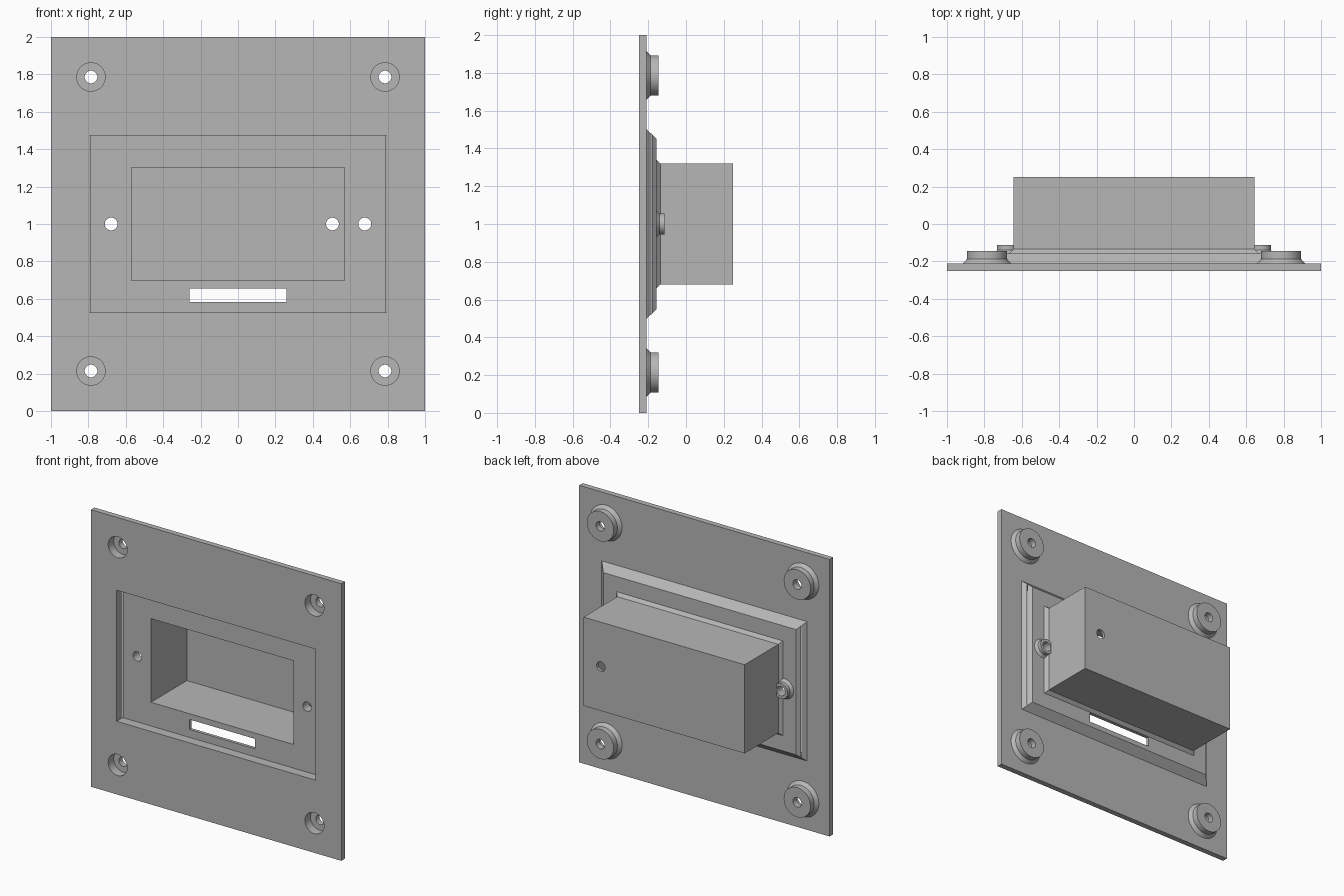
import bpy
import bmesh
from math import cos, sin, pi, radians

cube = bpy.data.objects.get("Cube")
if cube:
    bpy.data.objects.remove(cube, do_unlink=True)

grey = bpy.data.materials.new("plain grey")
grey.use_nodes = True
colour = (0.47, 0.47, 0.47, 1)
grey.diffuse_color = colour
grey.node_tree.nodes["Principled BSDF"].inputs["Base Color"].default_value = colour

MID = 1.0        # height of the panel centre
FRONT = -0.25    # front face of the plate
BEFORE = -0.3    # start of cutters, clear of the front


def loft(name, outlines):
    """Closed solid through outlines of (x, y, z) points, front to back."""
    bm = bmesh.new()
    rings = [[bm.verts.new(p) for p in outline] for outline in outlines]
    n = len(rings[0])
    for a, b in zip(rings, rings[1:]):
        for i in range(n):
            j = (i + 1) % n
            bm.faces.new((a[i], a[j], b[j], b[i]))
    bm.faces.new(rings[0])
    bm.faces.new(rings[-1])
    bmesh.ops.recalc_face_normals(bm, faces=bm.faces)
    mesh = bpy.data.meshes.new(name)
    bm.to_mesh(mesh)
    bm.free()
    mesh.materials.append(grey)
    obj = bpy.data.objects.new(name, mesh)
    bpy.context.collection.objects.link(obj)
    return obj


def block(name, sections, z=MID):
    """Rectangular solid; each section is (y, half width, half height)."""
    return loft(name, [[(sx * w, y, z + sz * h) for sx, sz in
                        ((-1, -1), (1, -1), (1, 1), (-1, 1))]
                       for y, w, h in sections])


def turned(name, x, z, sections, sides=64):
    """Round solid along y; each section is (y, radius)."""
    angles = [2 * pi * i / sides for i in range(sides)]
    return loft(name, [[(x + r * cos(a), y, z + r * sin(a)) for a in angles]
                       for y, r in sections])


def combine(target, tool, operation):
    mod = target.modifiers.new(operation.lower(), 'BOOLEAN')
    mod.operation = operation
    mod.solver = 'EXACT'
    mod.object = tool
    bpy.context.view_layer.objects.active = target
    bpy.ops.object.modifier_apply(modifier=mod.name)
    bpy.data.objects.remove(tool, do_unlink=True)


# Face plate, bevelled raised back and rear box with its bevelled collar
panel = block("mounting_panel", [(FRONT, 1, 1), (-0.21, 1, 1)])
solids = [
    block("raised_back", [(-0.23, 0.82, 0.503), (-0.21, 0.82, 0.503),
                          (-0.157, 0.77, 0.452)]),
    block("rear_box", [(-0.17, 0.665, 0.342), (-0.157, 0.665, 0.342),
                       (-0.135, 0.643, 0.32), (0.25, 0.643, 0.32)]),
]

# Front recess, box cavity, ventilation slot and cable hole
cutters = [
    block("recess", [(BEFORE, 0.795, 0.473), (-0.18, 0.795, 0.473)]),
    block("cavity", [(BEFORE, 0.569, 0.302), (0.23, 0.569, 0.302)]),
    block("slot", [(BEFORE, 0.26, 0.036), (-0.1, 0.26, 0.036)], z=0.62),
    turned("cable_hole", 0.505, MID, [(0.2, 0.034), (0.3, 0.034)]),
]

for side in (-1, 1):
    # Screw bosses beside the box
    x = side * 0.678
    solids.append(turned("side_boss", x, MID, [
        (-0.17, 0.072), (-0.157, 0.072), (-0.14, 0.055), (-0.113, 0.055)]))
    cutters.append(turned("side_hole", x, MID, [(BEFORE, 0.034), (-0.1, 0.034)]))
    # Corner bosses with a counterbore from the front
    x = side * 0.786
    for z in (MID - 0.786, MID + 0.786):
        solids.append(turned("corner_boss", x, z, [
            (-0.23, 0.128), (-0.21, 0.128), (-0.187, 0.107), (-0.145, 0.107)]))
        cutters.append(turned("counterbore", x, z, [
            (BEFORE, 0.076), (-0.187, 0.076)]))
        cutters.append(turned("corner_hole", x, z, [
            (BEFORE, 0.034), (-0.1, 0.034)]))

for solid in solids:
    combine(panel, solid, 'UNION')
for cutter in cutters:
    combine(panel, cutter, 'DIFFERENCE')

# Smooth the round walls, keep the edges crisp
for obj in bpy.context.selected_objects:
    obj.select_set(False)
panel.select_set(True)
bpy.context.view_layer.objects.active = panel
bpy.ops.object.shade_smooth_by_angle(angle=radians(25))
